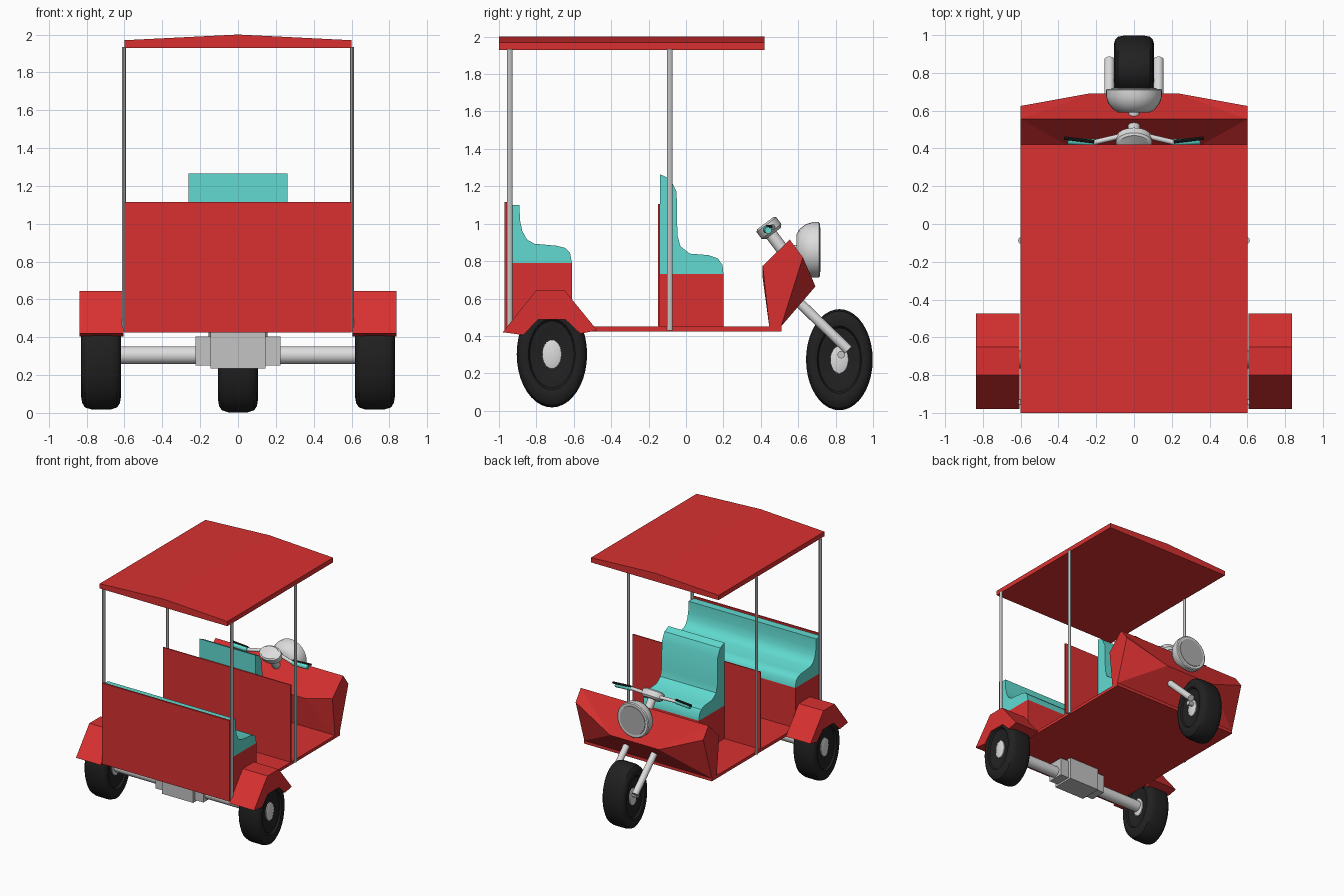
import bpy, bmesh, math
from mathutils import Vector, Matrix

if "Cube" in bpy.data.objects:
    bpy.data.objects.remove(bpy.data.objects["Cube"])


def material(name, r, g, b):
    m = bpy.data.materials.new(name)
    m.use_nodes = True
    m.diffuse_color = (r, g, b, 1)
    m.node_tree.nodes["Principled BSDF"].inputs["Base Color"].default_value = (r, g, b, 1)
    return m


RED = material("red paint", 0.70, 0.03, 0.03)
TEAL = material("teal vinyl", 0.12, 0.70, 0.63)
WHITE = material("light metal", 0.72, 0.72, 0.72)
STEEL = material("grey steel", 0.55, 0.55, 0.55)
GLASS = material("lamp glass", 0.42, 0.42, 0.42)
BLACK = material("black rubber", 0.015, 0.015, 0.015)


def finish(name, bm, mat, smooth=False):
    bmesh.ops.recalc_face_normals(bm, faces=bm.faces)
    me = bpy.data.meshes.new(name)
    bm.to_mesh(me)
    bm.free()
    ob = bpy.data.objects.new(name, me)
    bpy.context.collection.objects.link(ob)
    me.materials.append(mat)
    if smooth:
        bpy.ops.object.select_all(action='DESELECT')
        ob.select_set(True)
        bpy.context.view_layer.objects.active = ob
        bpy.ops.object.shade_smooth_by_angle(angle=math.radians(35))
    return ob


def box(name, mat, x0, x1, y0, y1, z0, z1):
    bm = bmesh.new()
    bmesh.ops.create_cube(bm, size=1)
    for v in bm.verts:
        v.co = ((x0 + x1) / 2 + v.co.x * (x1 - x0),
                (y0 + y1) / 2 + v.co.y * (y1 - y0),
                (z0 + z1) / 2 + v.co.z * (z1 - z0))
    return finish(name, bm, mat)


def extrude_x(name, mat, profile, x0, x1, smooth=False):
    """Side outline of (y, z) points, extruded across the body."""
    bm = bmesh.new()
    face = bm.faces.new([bm.verts.new((x0, y, z)) for y, z in profile])
    new = bmesh.ops.extrude_face_region(bm, geom=[face])["geom"]
    bmesh.ops.translate(bm, vec=(x1 - x0, 0, 0),
                        verts=[v for v in new if isinstance(v, bmesh.types.BMVert)])
    return finish(name, bm, mat, smooth)


def lathe(name, mat, profile, centre, axis, scale=(1, 1, 1), sides=32):
    """Turn (distance along axis, radius) points around an axis."""
    bm = bmesh.new()
    rings = []
    for d, r in profile:
        rings.append([bm.verts.new((r * math.cos(a), r * math.sin(a), d))
                      for a in (2 * math.pi * i / sides for i in range(sides))])
    for a, b in zip(rings, rings[1:]):
        for i in range(sides):
            j = (i + 1) % sides
            bm.faces.new((a[i], a[j], b[j], b[i]))
    bm.faces.new(rings[0])
    bm.faces.new(rings[-1])
    turn = Vector(axis).to_track_quat('Z', 'Y').to_matrix().to_4x4()
    bm.transform(Matrix.Translation(centre) @ Matrix.Diagonal((*scale, 1)) @ turn)
    return finish(name, bm, mat, True)


def rod(name, mat, a, b, r, sides=16):
    a, b = Vector(a), Vector(b)
    return lathe(name, mat, [(0, r), ((b - a).length, r)], a, b - a, sides=sides)


def wheel(name, x, y, z, ry, rz):
    """Oval tyre with stepped sidewalls and a metal hub."""
    half = [(0.07, 0.25), (0.08, 0.42), (0.085, 0.62), (0.1, 0.66), (0.105, 0.76),
            (0.1, 0.87), (0.085, 0.95), (0.05, 0.99)]
    shape = [(-d, r) for d, r in half] + [(d, r) for d, r in reversed(half)]
    lathe(name + "_tyre", BLACK, shape, (x, y, z), (1, 0, 0), (1, ry, rz), 40)
    lathe(name + "_hub", WHITE, [(-0.085, 0.22), (-0.08, 0.27), (0.08, 0.27), (0.085, 0.22)],
          (x, y, z), (1, 0, 0), (1, ry, rz), 24)


# Floor, panels and roof
box("floor", RED, -0.6, 0.6, -0.965, 0.51, 0.425, 0.45)
box("rear_panel", RED, -0.6, 0.6, -0.97, -0.955, 0.43, 1.115)
box("middle_panel", RED, -0.6, 0.6, -0.15, -0.14, 0.43, 1.105)
bm = bmesh.new()
roof_end = bm.faces.new([bm.verts.new((x, -1, z)) for x, z in
                         ((-0.6, 1.93), (0.6, 1.93), (0.6, 1.97), (0, 2.0), (-0.6, 1.97))])
geom = bmesh.ops.extrude_face_region(bm, geom=[roof_end])["geom"]
bmesh.ops.translate(bm, vec=(0, 1.42, 0),
                    verts=[v for v in geom if isinstance(v, bmesh.types.BMVert)])
finish("roof", bm, RED)

# Seats
box("rear_bench_base", RED, -0.6, 0.6, -0.955, -0.61, 0.44, 0.79)
extrude_x("rear_bench_cushion", TEAL,
          [(-0.955, 0.79), (-0.955, 1.1), (-0.89, 1.1), (-0.888, 1.02), (-0.875, 0.96),
           (-0.85, 0.915), (-0.81, 0.893), (-0.69, 0.882), (-0.645, 0.87), (-0.62, 0.845),
           (-0.61, 0.79)], -0.6, 0.6, True)
box("driver_seat_base", RED, -0.262, 0.262, -0.14, 0.2, 0.44, 0.73)
extrude_x("driver_seat_cushion", TEAL,
          [(-0.14, 0.73), (-0.14, 1.265), (-0.085, 1.24), (-0.05, 1.17), (-0.046, 0.94),
           (-0.03, 0.88), (0.02, 0.84), (0.12, 0.832), (0.17, 0.815), (0.195, 0.78),
           (0.2, 0.73)], -0.262, 0.262, True)

# Faceted front cowl, one half mirrored across the body
outer = [(0.555, 0.915), (0.625, 0.82), (0.508, 0.45), (0.445, 0.45), (0.41, 0.775)]
bm = bmesh.new()
pair = []
for s in (-1, 1):
    side = [bm.verts.new((0.6 * s, y, z)) for y, z in outer]
    nose = bm.verts.new((0.23 * s, 0.692, 0.665))
    inner = bm.verts.new((0.34 * s, 0.41, 0.71))
    top, front, toe, heel, back = side
    bm.faces.new(side)
    bm.faces.new((front, nose, toe))
    bm.faces.new((top, back, inner))
    bm.faces.new((back, heel, inner))
    bm.faces.new((top, front, nose))
    pair.append((top, nose, toe, heel, inner))
for i in range(5):
    j = (i + 1) % 5
    bm.faces.new((pair[0][i], pair[0][j], pair[1][j], pair[1][i]))
finish("front_cowl", bm, RED)

# Roof posts, fenders and rear wheels
arch = [(-0.98, 0.42), (-0.8, 0.645), (-0.65, 0.645), (-0.475, 0.43), (-0.565, 0.412),
        (-0.645, 0.488), (-0.79, 0.488), (-0.87, 0.405)]
for s, label in ((1, "left"), (-1, "right")):
    for y, place in ((-0.943, "rear"), (-0.087, "middle")):
        lathe(label + "_" + place + "_post", STEEL, [(0.43, 0.016), (1.935, 0.016)],
              (0.602 * s, y, 0), (0, 0, 1), (0.7, 1, 1), 10)
    extrude_x(label + "_fender", RED, arch, 0.605 * s, 0.837 * s)
    wheel(label + "_rear_wheel", 0.724 * s, -0.717, 0.302, 0.19, 0.287)

# Rear axle and gearbox
lathe("rear_axle", WHITE, [(-0.63, 0.047), (0.63, 0.047)], (0, -0.717, 0.305), (1, 0, 0))
box("gearbox", STEEL, -0.145, 0.145, -0.81, -0.62, 0.235, 0.43)
box("gearbox_flange", STEEL, -0.225, 0.225, -0.785, -0.645, 0.25, 0.405)

# Front wheel, fork and steering stem
wheel("front_wheel", 0, 0.82, 0.273, 0.18, 0.273)
rod("front_axle", STEEL, (-0.13, 0.83, 0.3), (0.13, 0.83, 0.3), 0.02)
for s, label in ((1, "left"), (-1, "right")):
    rod(label + "_fork_leg", WHITE, (0.13 * s, 0.5, 0.68), (0.13 * s, 0.868, 0.325), 0.027)
rod("steering_stem", WHITE, (0, 0.42, 0.99), (0, 0.6, 0.75), 0.033)

# Headlight with a glass face
lathe("headlight", WHITE, [(0.59, 0.08), (0.605, 0.11), (0.64, 0.137), (0.675, 0.148),
                           (0.71, 0.148), (0.716, 0.14)], (0, 0, 0.86), (0, 1, 0))
lathe("headlight_glass", GLASS, [(0.712, 0.12), (0.72, 0.118)], (0, 0, 0.86), (0, 1, 0))
rod("headlight_bracket", WHITE, (0, 0.5, 0.85), (0, 0.62, 0.86), 0.03)

# Gauge and handlebars
lathe("gauge", WHITE, [(-0.035, 0.05), (-0.02, 0.066), (0.025, 0.066), (0.035, 0.055)],
      (0, 0.445, 0.975), (0, -0.6, 0.8), (1.45, 1, 1))
for s, label in ((1, "left"), (-1, "right")):
    rod(label + "_handlebar", WHITE, (0.05 * s, 0.47, 0.985), (0.22 * s, 0.43, 0.968), 0.014)
    rod(label + "_grip", TEAL, (0.21 * s, 0.43, 0.968), (0.35 * s, 0.44, 0.965), 0.019)
    rod(label + "_lever", BLACK, (0.21 * s, 0.435, 0.985), (0.37 * s, 0.455, 0.985), 0.009, 8)
